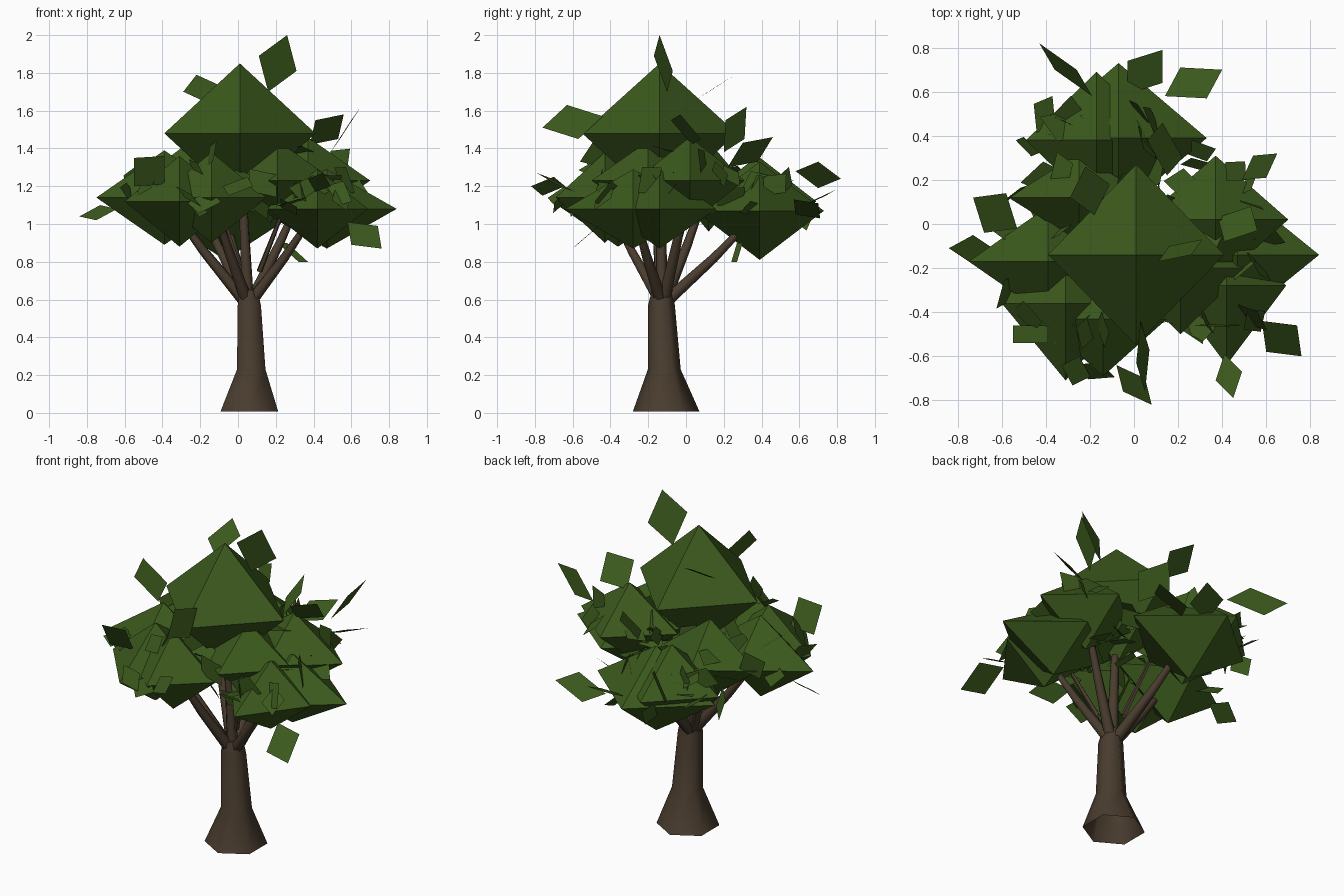
import bpy, bmesh, math, random
from mathutils import Vector, Matrix

random.seed(11)
cube = bpy.data.objects.get("Cube")
if cube:
    bpy.data.objects.remove(cube, do_unlink=True)


def make_material(name, colour):
    mat = bpy.data.materials.new(name)
    mat.use_nodes = True
    mat.diffuse_color = (*colour, 1)
    shader = mat.node_tree.nodes["Principled BSDF"]
    shader.inputs["Base Color"].default_value = (*colour, 1)
    shader.inputs["Roughness"].default_value = 0.9
    return mat


bark = make_material("bark brown", (0.068, 0.046, 0.028))
foliage = make_material("leaf green", (0.044, 0.1, 0.012))


def finish(name, bm, material, smooth=False):
    """Turn a bmesh into a named object."""
    mesh = bpy.data.meshes.new(name)
    bm.to_mesh(mesh)
    bm.free()
    mesh.materials.append(material)
    obj = bpy.data.objects.new(name, mesh)
    bpy.context.scene.collection.objects.link(obj)
    if smooth:
        bpy.ops.object.select_all(action="DESELECT")
        obj.select_set(True)
        bpy.context.view_layer.objects.active = obj
        bpy.ops.object.shade_smooth_by_angle(angle=math.radians(65))
    return obj


def loft(bm, stations, sides, upright=False):
    """Join rings of the given centre and radius into a tube with a closed tip."""
    centres = [Vector(c) for c, r in stations]
    axis = Vector((0, 0, 1)) if upright else centres[-1] - centres[0]
    turn = Matrix.Identity(3) if upright else axis.to_track_quat("Z", "Y").to_matrix()
    rings = []
    for centre, (c, radius) in zip(centres, stations):
        ring = []
        for i in range(sides):
            a = math.tau * (i + 0.5) / sides
            offset = Vector((math.cos(a), math.sin(a), 0)) * radius
            ring.append(bm.verts.new(centre + turn @ offset))
        rings.append(ring)
    for low, high in zip(rings, rings[1:]):
        for i in range(sides):
            j = (i + 1) % sides
            bm.faces.new((low[i], low[j], high[j], high[i]))
    bm.faces.new(rings[-1])


# Trunk: six-sided with a flared foot, open underneath
bm = bmesh.new()
loft(bm, [((0.06, -0.105, 0.008), 0.176), ((0.07, -0.115, 0.23), 0.087),
          ((0.06, -0.13, 0.57), 0.071), ((0.055, -0.125, 0.65), 0.055)], 6, True)
finish("trunk", bm, bark, True)

# Foliage clumps: centre and half-widths of each eight-sided block
clumps = {
    "crown": ((0.01, -0.14, 1.48), (0.4, 0.41, 0.37)),
    "back": ((-0.07, 0.39, 1.07), (0.4, 0.34, 0.26)),
    "inner_back": ((-0.17, 0.38, 1.12), (0.32, 0.31, 0.24)),
    "left_front": ((0.42, -0.28, 1.08), (0.27, 0.36, 0.21)),
    "left_side": ((0.47, -0.14, 1.08), (0.37, 0.3, 0.21)),
    "left_back": ((0.37, 0.02, 1.23), (0.33, 0.29, 0.23)),
    "inner_front": ((0.21, -0.2, 1.23), (0.3, 0.3, 0.21)),
    "front": ((-0.14, -0.43, 1.14), (0.29, 0.26, 0.24)),
    "right_front": ((-0.31, -0.36, 1.12), (0.29, 0.35, 0.24)),
    "right_side": ((-0.39, -0.17, 1.14), (0.36, 0.25, 0.25)),
    "right_back": ((-0.25, 0.12, 1.2), (0.32, 0.2, 0.24)),
}
for name, (centre, size) in clumps.items():
    bm = bmesh.new()
    poles = [bm.verts.new((0, 0, s)) for s in (1, -1)]
    waist = [bm.verts.new(p) for p in ((1, 0, 0), (0, 1, 0), (-1, 0, 0), (0, -1, 0))]
    for i in range(4):
        a, b = waist[i], waist[(i + 1) % 4]
        bm.faces.new((a, b, poles[0]))
        bm.faces.new((b, a, poles[1]))
    bm.transform(Matrix.Translation(centre) @ Matrix.Diagonal((*size, 1)))
    finish(name + "_foliage", bm, foliage)

# Branches: slightly bowed limbs from the trunk head into the main clumps
head = Vector((0.055, -0.125, 0.6))
for name in ("crown", "back", "left_front", "left_back", "front", "right_side",
             "right_back"):
    end = Vector(clumps[name][0])
    reach = Vector((end.x - head.x, end.y - head.y, 0))
    start = head + reach * 0.06
    middle = start.lerp(end, 0.5) + Vector((0, 0, -0.015))
    bm = bmesh.new()
    loft(bm, [(start, 0.033), (middle, 0.025), (end, 0.014)], 6)
    finish(name + "_branch", bm, bark, True)

# Twigs forking from the limbs
bm = bmesh.new()
for x, y in ((-0.1, 0.02), (0.25, -0.3)):
    tip = Vector((x, y, 1.1))
    loft(bm, [(head.lerp(tip, 0.3), 0.016), (tip, 0.01)], 5)
finish("twigs", bm, bark, True)


def add_leaf(bm, centre, along, across):
    corners = (along, across, -along, -across)
    bm.faces.new([bm.verts.new(centre + c) for c in corners])


# Outstanding leaves: centre, half length and half width vectors
big_leaves = [
    (.21, -.12, 1.85, .05, -.02, .15, .1, .05, -.04),
    (.04, -.6, 1.54, .01, -.16, -.03, .03, .03, -.09),
    (-.2, .15, 1.72, -.02, .11, .07, .09, .03, .02),
    (-.31, .7, 1.26, -.12, .12, -.02, .05, 0, .07),
    (.05, .69, 1.13, .08, .1, .05, .08, -.05, -.02),
    (.27, .64, 1.08, .13, .06, .03, .06, -.07, .05),
    (.29, .27, .85, .08, 0, -.05, -.03, .03, .05),
    (.67, -.52, .94, .09, -.08, -.07, .07, .06, .05),
    (-.47, -.5, 1.28, .08, -.04, .08, .08, .04, -.07),
    (-.63, .05, 1.38, -.1, .07, .08, .05, .09, -.04),
    (.57, .26, 1.5, .08, .06, .12, .03, -.05, .05),
    (-.74, -.11, 1.06, .1, 0, .02, .01, .06, .04),
    (.47, 0, 1.5, .09, -.03, .08, .06, .08, -.05),
    (0, -.73, 1.2, .08, -.09, 0, .05, .03, .05),
    (.43, -.69, 1.22, .02, -.1, .05, .06, .02, -.02),
    (.14, .34, 1.38, -.01, .12, .08, .08, -.04, .05),
]
bm = bmesh.new()
for row in big_leaves:
    add_leaf(bm, *(Vector(row[i:i + 3]) for i in (0, 3, 6)))
finish("large_leaves", bm, foliage)


def random_direction():
    return Vector([random.gauss(0, 1) for i in range(3)]).normalized()


# Loose leaves standing off the lower clumps
for name, (centre, size) in clumps.items():
    if name == "crown":
        continue
    bm = bmesh.new()
    for i in range(9):
        out = random_direction()
        out.z = abs(out.z) - 0.3
        out /= sum(abs(v) for v in out)
        spot = Vector(centre) + Vector([o * s for o, s in zip(out, size)]) * 1.15
        along = random_direction()
        across = along.cross(random_direction()).normalized()
        scale = random.uniform(0.075, 0.11)
        if spot.xy.length < 0.72:
            add_leaf(bm, spot, along * scale, (across + along * 0.2) * scale * 0.75)
    finish(name + "_leaves", bm, foliage)
